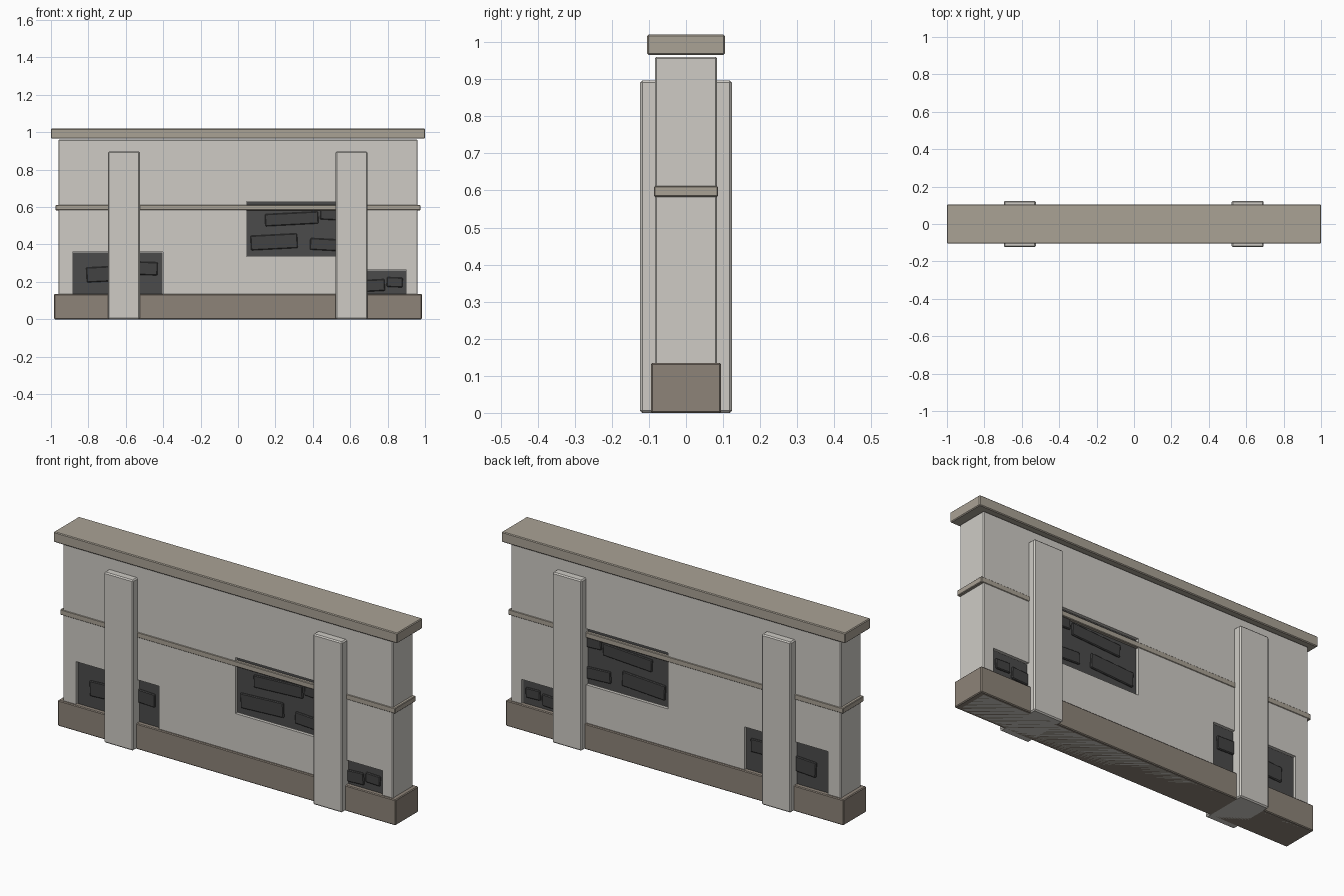
import bpy, bmesh
from math import radians
from mathutils import Matrix

if "Cube" in bpy.data.objects:
    bpy.data.objects.remove(bpy.data.objects["Cube"])


def material(name, r, g, b):
    m = bpy.data.materials.new(name)
    m.diffuse_color = (r, g, b, 1)
    m.use_nodes = True
    m.node_tree.nodes["Principled BSDF"].inputs["Base Color"].default_value = m.diffuse_color
    return m


PLASTER = material("plaster", 0.62, 0.60, 0.56)
STONE = material("cap_stone", 0.40, 0.36, 0.30)
PLINTH = material("plinth_stone", 0.27, 0.23, 0.19)
MORTAR = material("dark_mortar", 0.07, 0.07, 0.07)
BRICK = material("dark_brick", 0.055, 0.055, 0.055)


def box(name, x, y, z, mat, bevel=0.004, tilt=0):
    """Chamfered box from (min, max) ranges, tilted about y."""
    bm = bmesh.new()
    bmesh.ops.create_cube(bm, size=1)
    size = [r[1] - r[0] for r in (x, y, z)]
    bmesh.ops.scale(bm, vec=size, verts=bm.verts)
    if bevel:
        bmesh.ops.bevel(bm, geom=bm.edges[:], offset=bevel, segments=1, affect='EDGES')
    bm.transform(Matrix.Translation([sum(r) / 2 for r in (x, y, z)])
                 @ Matrix.Rotation(radians(-tilt), 4, 'Y'))
    mesh = bpy.data.meshes.new(name)
    bm.to_mesh(mesh)
    bm.free()
    if mat:
        mesh.materials.append(mat)
    ob = bpy.data.objects.new(name, mesh)
    bpy.context.collection.objects.link(ob)
    return ob


# Main masses
wall = box("wall", (-0.96, 0.96), (-0.084, 0.084), (0, 0.96), PLASTER)
box("plinth", (-0.983, 0.983), (-0.095, 0.095), (0, 0.135), PLINTH)
box("cap", (-1, 1), (-0.105, 0.105), (0.966, 1.02), STONE)
box("mid_trim", (-0.975, 0.975), (-0.0865, 0.0865), (0.583, 0.612), STONE, 0.003)

# Pilasters standing proud of both faces
for side, x in (("left", (-0.695, -0.525)), ("right", (0.522, 0.692))):
    box("pilaster_" + side, x, (-0.124, 0.124), (0.0, 0.897), PLASTER, 0.006)

# Broken plaster patches, same on front and back: x range, z range
patches = [((-0.885, -0.40), (0.09, 0.36)),
           ((0.045, 0.61), (0.335, 0.63)),
           ((0.58, 0.90), (0.09, 0.263))]
# Exposed bricks: centre x, centre z, width, height, tilt
bricks = [(-0.69, 0.243, 0.24, 0.08, 3), (-0.50, 0.272, 0.14, 0.07, -2),
          (0.287, 0.537, 0.285, 0.065, 3), (0.515, 0.558, 0.15, 0.055, -3),
          (0.193, 0.414, 0.25, 0.078, 3), (0.49, 0.398, 0.21, 0.062, -3),
          (0.71, 0.180, 0.15, 0.062, 3), (0.838, 0.198, 0.085, 0.052, -2)]

for side, s in (("front", -1), ("back", 1)):
    def depth(a, b):
        return tuple(sorted((s * a, s * b)))

    for i, (x, z) in enumerate(patches):
        cutter = box(f"patch_cutter_{side}_{i}", x, depth(0.068, 0.2), z, None, 0)
        cutter.hide_render = True
        cutter.hide_set(True)
        mod = wall.modifiers.new("patch", 'BOOLEAN')
        mod.operation = 'DIFFERENCE'
        mod.solver = 'EXACT'
        mod.object = cutter
        # Mortar panel at the bottom of the recess
        e = 0.003
        box(f"mortar_{side}_{i}", (x[0] + e, x[1] - e), depth(0.055, 0.071),
            (z[0] + e, z[1] - e), MORTAR, 0)
    for i, (cx, cz, w, h, tilt) in enumerate(bricks):
        box(f"brick_{side}_{i}", (cx - w / 2, cx + w / 2), depth(0.06, 0.079),
            (cz - h / 2, cz + h / 2), BRICK, 0.004, tilt)
